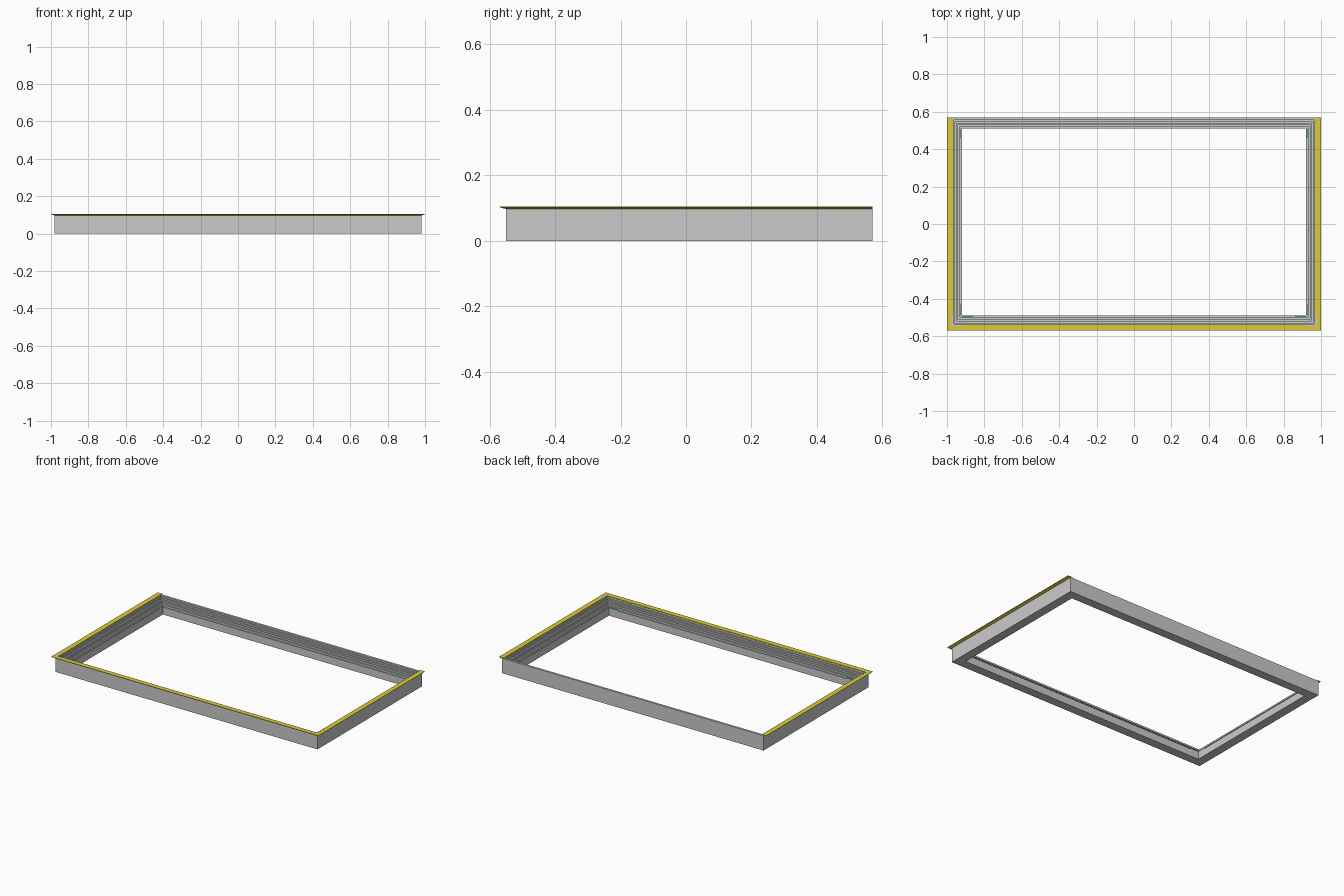
import bpy, bmesh

if "Cube" in bpy.data.objects:
    bpy.data.objects.remove(bpy.data.objects["Cube"])

# Opening of the frame: half width, front edge, back edge
HX, Y0, Y1 = 0.92, -0.49, 0.51


def material(name, color):
    m = bpy.data.materials.new(name)
    m.diffuse_color = color
    m.use_nodes = True
    m.node_tree.nodes["Principled BSDF"].inputs["Base Color"].default_value = m.diffuse_color
    return m


def finish(name, bm, mat=None):
    bmesh.ops.recalc_face_normals(bm, faces=bm.faces[:])
    me = bpy.data.meshes.new(name)
    bm.to_mesh(me)
    bm.free()
    ob = bpy.data.objects.new(name, me)
    bpy.context.collection.objects.link(ob)
    if mat:
        me.materials.append(mat)
    return ob


def sweep(name, profile, path, closed, mat=None):
    """Sweep a closed (offset, z) profile; path(d) gives the mitred corners at offset d."""
    bm = bmesh.new()
    rows = [[bm.verts.new((x, y, z)) for x, y in path(d)] for d, z in profile]
    n, k = len(rows), len(rows[0])
    for i in range(n):
        a, b = rows[i], rows[(i + 1) % n]
        for j in range(k if closed else k - 1):
            q = (j + 1) % k
            bm.faces.new((a[j], a[q], b[q], b[j]))
    if not closed:
        bm.faces.new([r[0] for r in rows])
        bm.faces.new([r[-1] for r in rows])
    return finish(name, bm, mat)


def box(name, x0, x1, y0, y1, z0, z1, mat=None):
    bm = bmesh.new()
    bmesh.ops.create_cube(bm, size=1)
    for v in bm.verts:
        v.co = (x1 if v.co.x > 0 else x0, y1 if v.co.y > 0 else y0, z1 if v.co.z > 0 else z0)
    return finish(name, bm, mat)


def ring(d):
    return [(-HX - d, Y0 - d), (HX + d, Y0 - d), (HX + d, Y1 + d), (-HX - d, Y1 + d)]


def three_sides(d):
    return [(-HX - d, 0.57), (-HX - d, Y0 - d), (HX + d, Y0 - d), (HX + d, 0.57)]


yellow = material("yellow", (0.72, 0.6, 0.04, 1))
green = material("green", (0.05, 0.8, 0.15, 1))

# Mitred frame with stepped, grooved inner side
sweep("stepped_frame", [
    (0, 0), (0, 0.05), (0.005, 0.05), (0.005, 0.042), (0.010, 0.042), (0.010, 0.06),
    (0.020, 0.06), (0.020, 0.072), (0.024, 0.072), (0.024, 0.066), (0.028, 0.066),
    (0.028, 0.08), (0.038, 0.08), (0.038, 0.09), (0.045, 0.09), (0.045, 0.1),
    (0.06, 0.1), (0.06, 0)], ring, True)

# Tapered flange on the left, front and right
sweep("flange", [(0.046, 0.1), (0.06, 0.097), (0.08, 0.103), (0.08, 0.105), (0.046, 0.105)],
      three_sides, False, yellow)

# Corner clips and brackets, mirrored left and right
for s, side in ((-1, "left"), (1, "right")):
    def clip(name, a, b, y0, y1, z0, z1, mat=None):
        box(f"{name}_{side}", *sorted((s * a, s * b)), y0, y1, z0, z1, mat)
    clip("front_clip", 0.86, 0.92, -0.497, -0.49, 0.05, 0.054, green)
    clip("front_side_clip", 0.92, 0.927, -0.49, -0.43, 0.05, 0.054)
    clip("back_side_clip", 0.92, 0.927, 0.46, 0.51, 0.05, 0.054, green if s > 0 else None)
    clip("bracket_front_leg", 0.91, 0.975, -0.545, -0.537, 0.1, 0.1055)
    clip("bracket_side_leg", 0.967, 0.975, -0.537, -0.48, 0.1, 0.1055)
